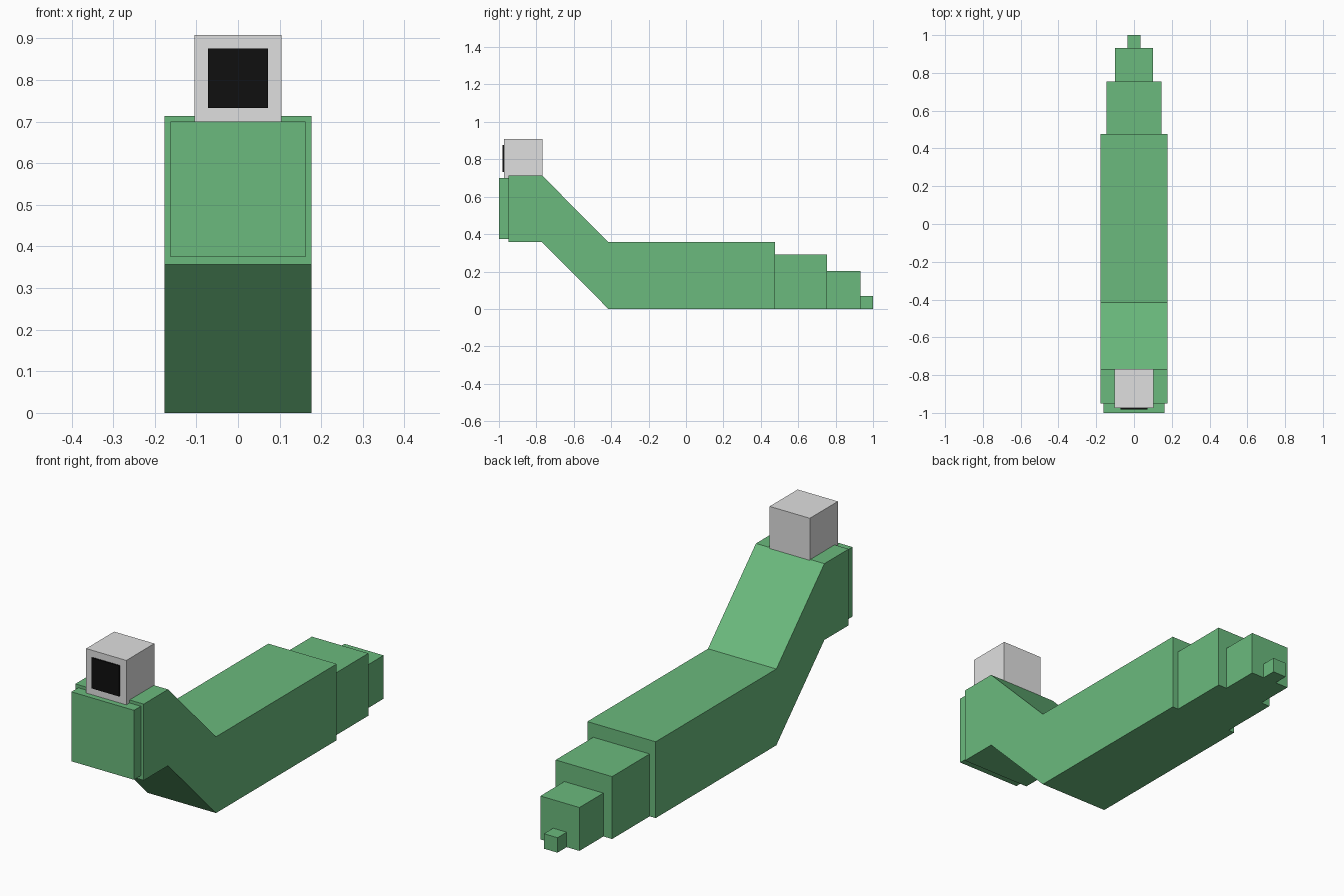
import bpy
import bmesh

if "Cube" in bpy.data.objects:
    bpy.data.objects.remove(bpy.data.objects["Cube"])


def material(name, rgb):
    m = bpy.data.materials.new(name)
    m.diffuse_color = (*rgb, 1)
    m.use_nodes = True
    m.node_tree.nodes["Principled BSDF"].inputs["Base Color"].default_value = m.diffuse_color
    return m


GREEN = material("leaf green", (0.145, 0.49, 0.205))
WHITE = material("off white", (0.74, 0.74, 0.74))
BLACK = material("black", (0.005, 0.005, 0.005))


def extrude_profile(name, profile, half_width, mat):
    """Side outline of (y, z) points extruded symmetrically along x."""
    bm = bmesh.new()
    face = bm.faces.new([bm.verts.new((-half_width, y, z)) for y, z in profile])
    out = bmesh.ops.extrude_face_region(bm, geom=[face])
    verts = [g for g in out["geom"] if isinstance(g, bmesh.types.BMVert)]
    bmesh.ops.translate(bm, verts=verts, vec=(2 * half_width, 0, 0))
    bmesh.ops.recalc_face_normals(bm, faces=bm.faces)
    mesh = bpy.data.meshes.new(name)
    bm.to_mesh(mesh)
    bm.free()
    mesh.materials.append(mat)
    obj = bpy.data.objects.new(name, mesh)
    bpy.context.collection.objects.link(obj)
    return obj


def block(name, half_width, y0, y1, z0, z1, mat):
    return extrude_profile(name, [(y0, z0), (y1, z0), (y1, z1), (y0, z1)],
                           half_width, mat)


# Head, sloping neck and long body with one square section
H = 0.357
lower = [(-0.95, H), (-0.77, H), (-0.415, 0), (0.477, 0)]
upper = [(y, z + H) for y, z in reversed(lower)]
extrude_profile("body", lower + upper, 0.177, GREEN)

# Face plate on the front of the head
block("face_plate", 0.162, -1.0, -0.95, 0.375, 0.70, GREEN)

# Tail blocks stepping down to the tip
tail = [(0.146, 0.477, 0.755, 0.292),
        (0.101, 0.755, 0.932, 0.203),
        (0.035, 0.932, 1.0, 0.07)]
for i, (hw, y0, y1, top) in enumerate(tail, 1):
    block(f"tail_segment_{i}", hw, y0, y1, 0, top, GREEN)

# Single eye on top of the head with a thin pupil plate
block("eye", 0.104, -0.974, -0.767, 0.70, 0.908, WHITE)
block("pupil", 0.072, -0.981, -0.974, 0.733, 0.876, BLACK)
